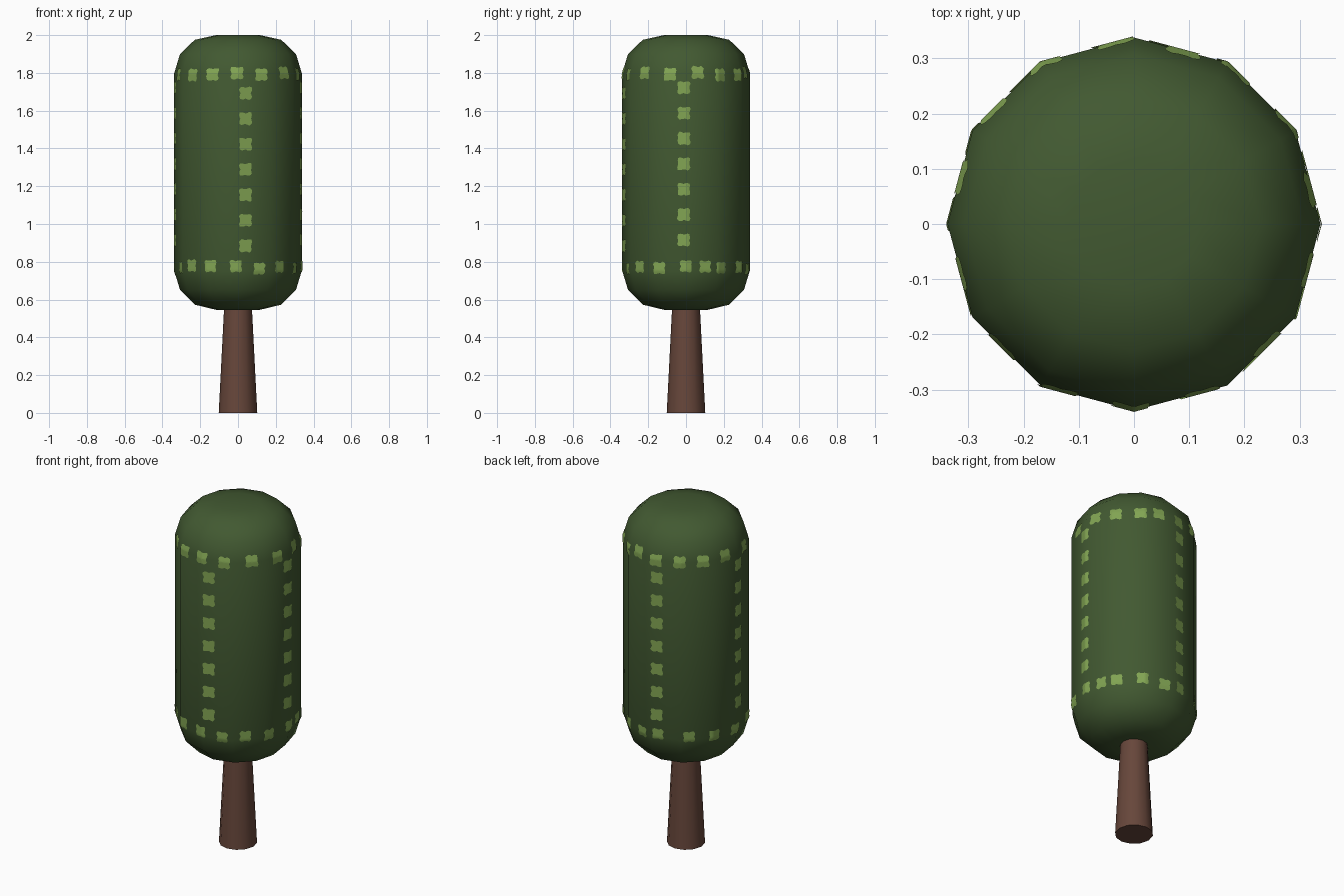
import bpy, bmesh, math, random

if "Cube" in bpy.data.objects:
    bpy.data.objects.remove(bpy.data.objects["Cube"])

random.seed(4)
SIDES = 12
# Crown outline: (radius, height)
PROFILE = [(0.117, 0.546), (0.229, 0.573), (0.307, 0.652), (0.338, 0.753),
           (0.338, 1.797), (0.307, 1.9), (0.229, 1.975), (0.117, 2.0)]


def material(name, rgb):
    m = bpy.data.materials.new(name)
    m.diffuse_color = (*rgb, 1)
    m.use_nodes = True
    m.node_tree.nodes["Principled BSDF"].inputs["Base Color"].default_value = m.diffuse_color
    return m


DARK = material("dark leaf green", (0.054, 0.100, 0.031))
LIGHT = material("light leaf green", (0.22, 0.37, 0.085))
BROWN = material("bark brown", (0.135, 0.062, 0.043))


def finish(name, bm, mat, angle):
    bmesh.ops.recalc_face_normals(bm, faces=bm.faces)
    me = bpy.data.meshes.new(name)
    bm.to_mesh(me)
    bm.free()
    me.materials.append(mat)
    ob = bpy.data.objects.new(name, me)
    bpy.context.collection.objects.link(ob)
    bpy.ops.object.select_all(action='DESELECT')
    ob.select_set(True)
    bpy.context.view_layer.objects.active = ob
    bpy.ops.object.shade_smooth_by_angle(angle=math.radians(angle))
    return ob


def lathe(name, profile, sides, mat, angle):
    bm = bmesh.new()
    rings = [[bm.verts.new((r * math.cos(math.tau * i / sides),
                            r * math.sin(math.tau * i / sides), z))
              for i in range(sides)] for r, z in profile]
    for a, b in zip(rings, rings[1:]):
        for i in range(sides):
            j = (i + 1) % sides
            bm.faces.new((a[i], a[j], b[j], b[i]))
    bm.faces.new(rings[0][::-1])
    bm.faces.new(rings[-1])
    return finish(name, bm, mat, angle)


def crown_point(theta, z, lift=0.0025):
    # Point just above the faceted crown surface
    for (r0, z0), (r1, z1) in zip(PROFILE, PROFILE[1:]):
        if z0 <= z <= z1:
            r = r0 + (r1 - r0) * (z - z0) / (z1 - z0)
            break
    step = math.tau / SIDES
    r *= math.cos(step / 2) / math.cos(theta % step - step / 2)
    r += lift
    return (r * math.cos(theta), r * math.sin(theta), z)


def leaf_patch(bm, degrees, z, size=0.036):
    # Thin four-cornered ragged patch wrapped on the crown
    n, levels = 24, 4
    theta = math.radians(degrees)
    outline = [size * (1 - 0.2 * math.cos(4 * math.tau * i / n))
               * random.uniform(0.93, 1.07) for i in range(n)]
    centre = bm.verts.new(crown_point(theta, z))
    prev = None
    for k in range(1, levels + 1):
        ring = []
        for i, rad in enumerate(outline):
            a = math.tau * i / n
            d = rad * k / levels
            ring.append(bm.verts.new(crown_point(
                theta + d * math.cos(a) / 0.333, z + d * math.sin(a))))
        for i in range(n):
            j = (i + 1) % n
            if prev:
                bm.faces.new((prev[i], ring[i], ring[j], prev[j]))
            else:
                bm.faces.new((centre, ring[i], ring[j]))
        prev = ring


# Trunk and crown
lathe("trunk", [(0.102, 0), (0.073, 0.57)], 12, BROWN, 40)
lathe("crown", PROFILE, SIDES, DARK, 60)

# Light patches: two rings and four columns
bm = bmesh.new()
for deg in (-164, -137, -114, -91, -68, -42, -15, 11, 33, 56, 74, 96, 119, 141, 165):
    leaf_patch(bm, deg, 1.795 + random.uniform(-0.008, 0.008))
for deg in (-156, -138, -116, -92, -70, -48, -25, 0, 18, 34, 58, 80, 98, 128, 152, 177):
    leaf_patch(bm, deg, 0.77 + random.uniform(-0.01, 0.01), 0.034)
for deg, start in ((-83, 0.885), (-2, 0.915), (97, 0.885), (182, 0.915)):
    for k in range(7):
        leaf_patch(bm, deg, start + 0.1345 * k)
# Faces point outward
me_faces = list(bm.faces)
patches = finish("leaf_patches", bm, LIGHT, 60)
me = patches.data
bm = bmesh.new()
bm.from_mesh(me)
bm.normal_update()
for f in bm.faces:
    c = f.calc_center_median()
    if f.normal.x * c.x + f.normal.y * c.y < 0:
        f.normal_flip()
bm.to_mesh(me)
bm.free()
